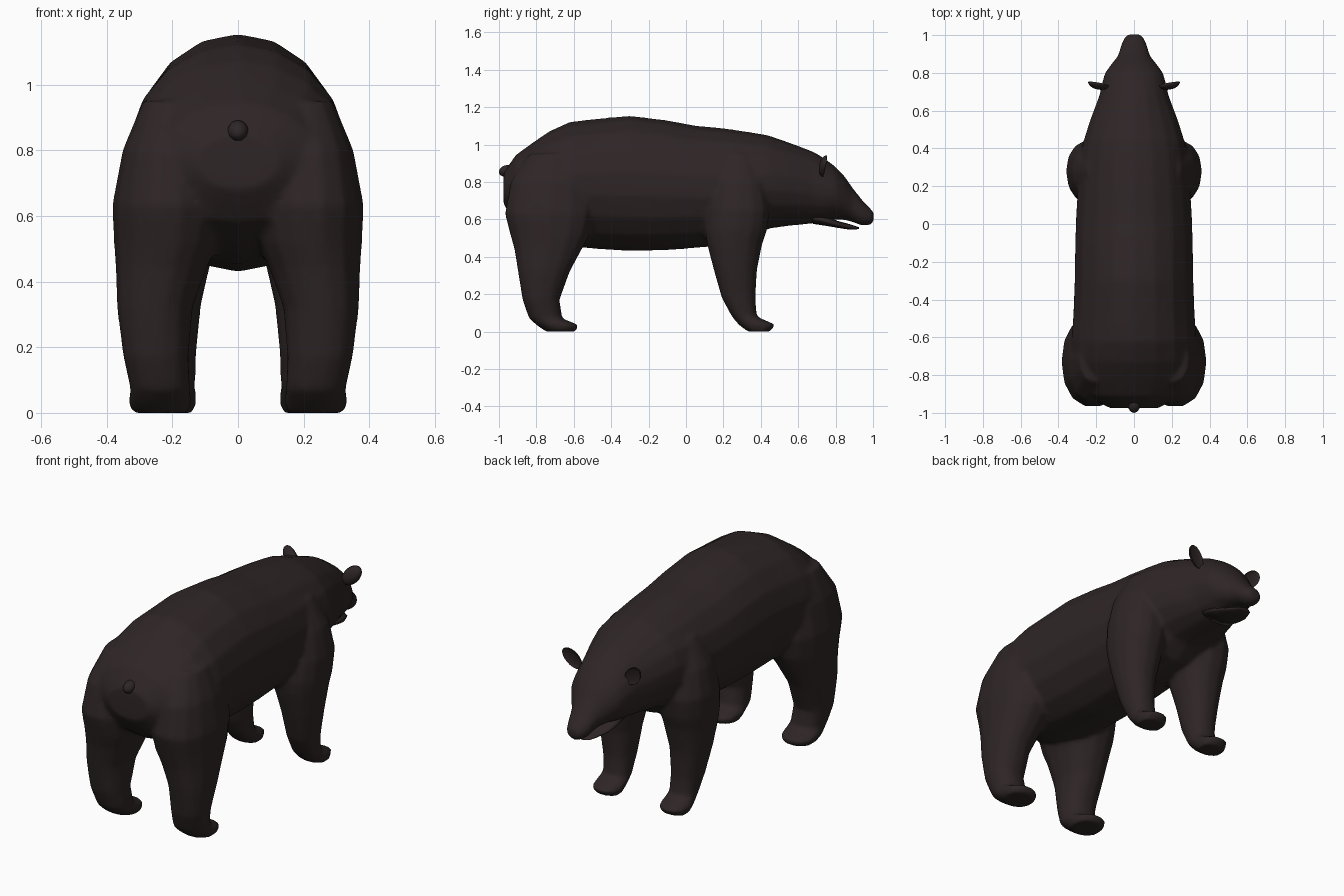
import bpy, bmesh, math
from mathutils import Vector, Matrix

if "Cube" in bpy.data.objects:
    bpy.data.objects.remove(bpy.data.objects["Cube"])

fur = bpy.data.materials.new("dark_brown_fur")
fur.diffuse_color = (0.028, 0.019, 0.019, 1)
fur.use_nodes = True
fur.node_tree.nodes["Principled BSDF"].inputs["Base Color"].default_value = fur.diffuse_color


def loft(bm, rings):
    """Skin a list of closed point rings and cap both ends."""
    rows = [[bm.verts.new(p) for p in ring] for ring in rings]
    n = len(rows[0])
    for a, b in zip(rows, rows[1:]):
        for i in range(n):
            bm.faces.new((a[i], a[(i + 1) % n], b[(i + 1) % n], b[i]))
    bm.faces.new(rows[0][::-1])
    bm.faces.new(rows[-1])


def body_ring(y, top, bottom, width, n=18):
    """Upright oval across the body."""
    mid, half = (top + bottom) / 2, (top - bottom) / 2
    return [(width * math.sin(t), y, mid + half * math.cos(t))
            for t in (2 * math.pi * i / n for i in range(n))]


def leg_ring(side, z, back, front, inner, outer, n=14):
    """Level, slightly squared oval around a leg."""
    cx, cy = (inner + outer) / 2, (back + front) / 2
    rx, ry = (outer - inner) / 2, (front - back) / 2
    pts = []
    for i in range(n):
        t = 2 * math.pi * i / n
        c, s = math.cos(t), math.sin(t)
        pts.append((side * (cx + rx * math.copysign(abs(c) ** 0.9, c)),
                    cy + ry * math.copysign(abs(s) ** 0.9, s), z))
    return pts


def finish(name, bm):
    bmesh.ops.recalc_face_normals(bm, faces=bm.faces)
    me = bpy.data.meshes.new(name)
    bm.to_mesh(me)
    bm.free()
    me.materials.append(fur)
    for p in me.polygons:
        p.use_smooth = True
    ob = bpy.data.objects.new(name, me)
    bpy.context.collection.objects.link(ob)
    return ob


# Trunk, neck and head: y, top, bottom, half width
trunk = [(-0.975, 0.85, 0.68, 0.13), (-0.91, 0.945, 0.58, 0.25),
         (-0.82, 1.01, 0.52, 0.31), (-0.73, 1.072, 0.48, 0.335),
         (-0.62, 1.122, 0.455, 0.335), (-0.48, 1.138, 0.442, 0.325),
         (-0.30, 1.155, 0.43, 0.318), (-0.10, 1.13, 0.435, 0.315),
         (0.05, 1.102, 0.447, 0.31), (0.20, 1.088, 0.46, 0.30),
         (0.35, 1.066, 0.485, 0.29), (0.44, 1.05, 0.55, 0.27),
         (0.55, 1.012, 0.565, 0.235), (0.68, 0.963, 0.578, 0.185),
         (0.74, 0.927, 0.585, 0.172), (0.80, 0.882, 0.60, 0.155),
         (0.85, 0.828, 0.597, 0.118), (0.89, 0.77, 0.585, 0.085),
         (0.945, 0.70, 0.565, 0.07), (0.99, 0.655, 0.572, 0.05),
         (1.004, 0.635, 0.59, 0.035)]

# Legs: z, back, front, inner, outer
hind_leg = [(0.95, -0.84, -0.58, 0.10, 0.29), (0.80, -0.94, -0.50, 0.08, 0.352),
            (0.63, -0.972, -0.485, 0.05, 0.384), (0.52, -0.943, -0.51, 0.06, 0.378),
            (0.44, -0.92, -0.555, 0.095, 0.373), (0.32, -0.90, -0.62, 0.138, 0.369),
            (0.17, -0.875, -0.675, 0.15, 0.35), (0.07, -0.84, -0.66, 0.145, 0.328),
            (0.035, -0.80, -0.57, 0.14, 0.338), (0.0, -0.75, -0.59, 0.15, 0.32)]
front_leg = [(0.95, 0.20, 0.36, 0.10, 0.25), (0.80, 0.14, 0.42, 0.10, 0.328),
             (0.65, 0.11, 0.45, 0.07, 0.36), (0.54, 0.10, 0.435, 0.07, 0.355),
             (0.47, 0.11, 0.41, 0.08, 0.345), (0.33, 0.147, 0.381, 0.112, 0.323),
             (0.18, 0.19, 0.372, 0.127, 0.294), (0.08, 0.245, 0.38, 0.13, 0.28),
             (0.037, 0.28, 0.48, 0.125, 0.29), (0.0, 0.33, 0.45, 0.135, 0.28)]

bm = bmesh.new()
loft(bm, [body_ring(*r) for r in trunk])
for side in (-1, 1):
    for leg in (hind_leg, front_leg):
        loft(bm, [leg_ring(side, *r) for r in leg])
body = finish("body_head_and_legs", bm)

# Fuse trunk and legs into one soft skin
mod = body.modifiers.new("fuse", 'REMESH')
mod.mode = 'VOXEL'
mod.voxel_size = 0.013
mod.use_smooth_shade = True
mod = body.modifiers.new("soften", 'SMOOTH')
mod.factor = 0.5
mod.iterations = 6
mod = body.modifiers.new("reduce", 'DECIMATE')
mod.ratio = 0.3

# Lower jaw, leaving a thin mouth gap
bm = bmesh.new()
loft(bm, [body_ring(*r, n=12) for r in
          [(0.68, 0.64, 0.576, 0.10), (0.76, 0.612, 0.564, 0.10),
           (0.81, 0.592, 0.555, 0.09), (0.87, 0.576, 0.546, 0.062),
           (0.91, 0.563, 0.546, 0.042), (0.925, 0.558, 0.55, 0.02)]])
finish("lower_jaw", bm)

# Cupped ears, leaning outward
for side, name in ((-1, "left_ear"), (1, "right_ear")):
    bm = bmesh.new()
    bmesh.ops.create_uvsphere(bm, u_segments=16, v_segments=10, radius=1)
    for v in bm.verts:
        if v.co.y > 0:
            v.co.y *= -0.35
        v.co = Vector((v.co.x * 0.042, v.co.y * 0.03, v.co.z * 0.068))
    m = (Matrix.Translation((side * 0.188, 0.742, 0.885))
         @ Matrix.Rotation(side * math.radians(42), 4, 'Y')
         @ Matrix.Rotation(math.radians(-10), 4, 'X'))
    bm.transform(m)
    finish(name, bm)

# Stubby tail
bm = bmesh.new()
bmesh.ops.create_uvsphere(bm, u_segments=12, v_segments=8, radius=1)
bm.transform(Matrix.Translation((0, -0.96, 0.86))
             @ Matrix.Rotation(math.radians(20), 4, 'X')
             @ Matrix.Diagonal((0.032, 0.042, 0.03, 1)))
finish("tail", bm)
